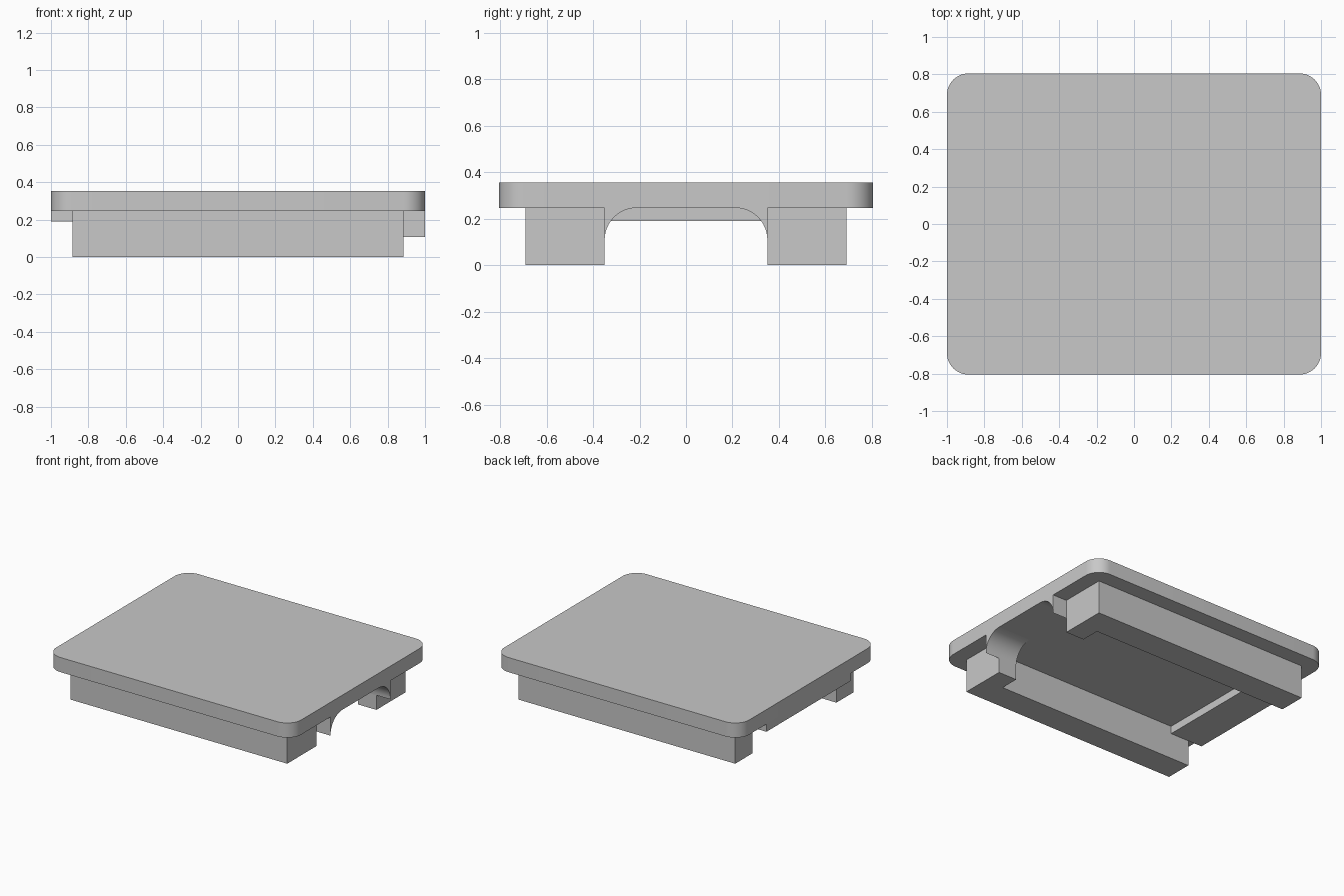
import bpy, bmesh, math
from mathutils import Vector

if "Cube" in bpy.data.objects:
    bpy.data.objects.remove(bpy.data.objects["Cube"])

grey = bpy.data.materials.new("light_grey")
grey.diffuse_color = (0.58, 0.58, 0.58, 1)
grey.use_nodes = True
grey.node_tree.nodes["Principled BSDF"].inputs["Base Color"].default_value = grey.diffuse_color

Z_UNDER, Z_TOP = 0.246, 0.354      # underside and top of the plate
X_IN, X_RAIL = 0.735, 0.885        # end wall, inner and outer
Y_ARCH, Y_IN, Y_RAIL = 0.35, 0.49, 0.69


def extrude(name, points, vec, smooth=False):
    """Closed 3D outline pushed along vec into a solid."""
    bm = bmesh.new()
    face = bm.faces.new([bm.verts.new(p) for p in points])
    ret = bmesh.ops.extrude_face_region(bm, geom=[face])
    verts = [g for g in ret["geom"] if isinstance(g, bmesh.types.BMVert)]
    bmesh.ops.translate(bm, verts=verts, vec=Vector(vec))
    bmesh.ops.recalc_face_normals(bm, faces=bm.faces)
    mesh = bpy.data.meshes.new(name)
    bm.to_mesh(mesh)
    bm.free()
    ob = bpy.data.objects.new(name, mesh)
    bpy.context.collection.objects.link(ob)
    mesh.materials.append(grey)
    if smooth:
        bpy.ops.object.select_all(action='DESELECT')
        ob.select_set(True)
        bpy.context.view_layer.objects.active = ob
        bpy.ops.object.shade_smooth_by_angle(angle=math.radians(30))
    return ob


def arc(cx, cy, r, start, steps=12):
    """Quarter circle, counter-clockwise from start degrees."""
    return [(cx + r * math.cos(math.radians(start + 90 * i / steps)),
             cy + r * math.sin(math.radians(start + 90 * i / steps)))
            for i in range(steps + 1)]


# Top plate with rounded corners
R, W, D = 0.115, 1.0, 0.805
outline = []
for sx, sy, a in ((1, 1, 0), (-1, 1, 90), (-1, -1, 180), (1, -1, 270)):
    outline += arc(sx * (W - R), sy * (D - R), R, a)
extrude("top_plate", [(x, y, Z_UNDER) for x, y in outline],
        (0, 0, Z_TOP - Z_UNDER), True)

FR = 0.138                          # arch corner radius
for side, s in (("back", 1), ("front", -1)):
    # L-shaped rail, wider at the arched end
    foot = [(-X_RAIL, Y_RAIL), (-X_RAIL, Y_IN), (X_IN, Y_IN),
            (X_IN, Y_ARCH), (X_RAIL, Y_ARCH), (X_RAIL, Y_RAIL)]
    extrude(side + "_rail", [(x, s * y, 0) for x, y in foot], (0, 0, Z_UNDER))

    # Concave corner of the arch, reaching out to the plate edge
    curve = arc(Y_ARCH - FR, Z_UNDER - FR, FR, 0) + [(Y_ARCH, Z_UNDER)]
    extrude(side + "_arch_corner", [(X_IN, s * y, z) for y, z in curve],
            (1 - X_IN, 0, 0), True)

# Shallow bar between the rails at the open end
extrude("cross_bar", [(-1, -Y_IN, 0.19), (-X_IN, -Y_IN, 0.19),
                      (-X_IN, Y_IN, 0.19), (-1, Y_IN, 0.19)],
        (0, 0, Z_UNDER - 0.19))
